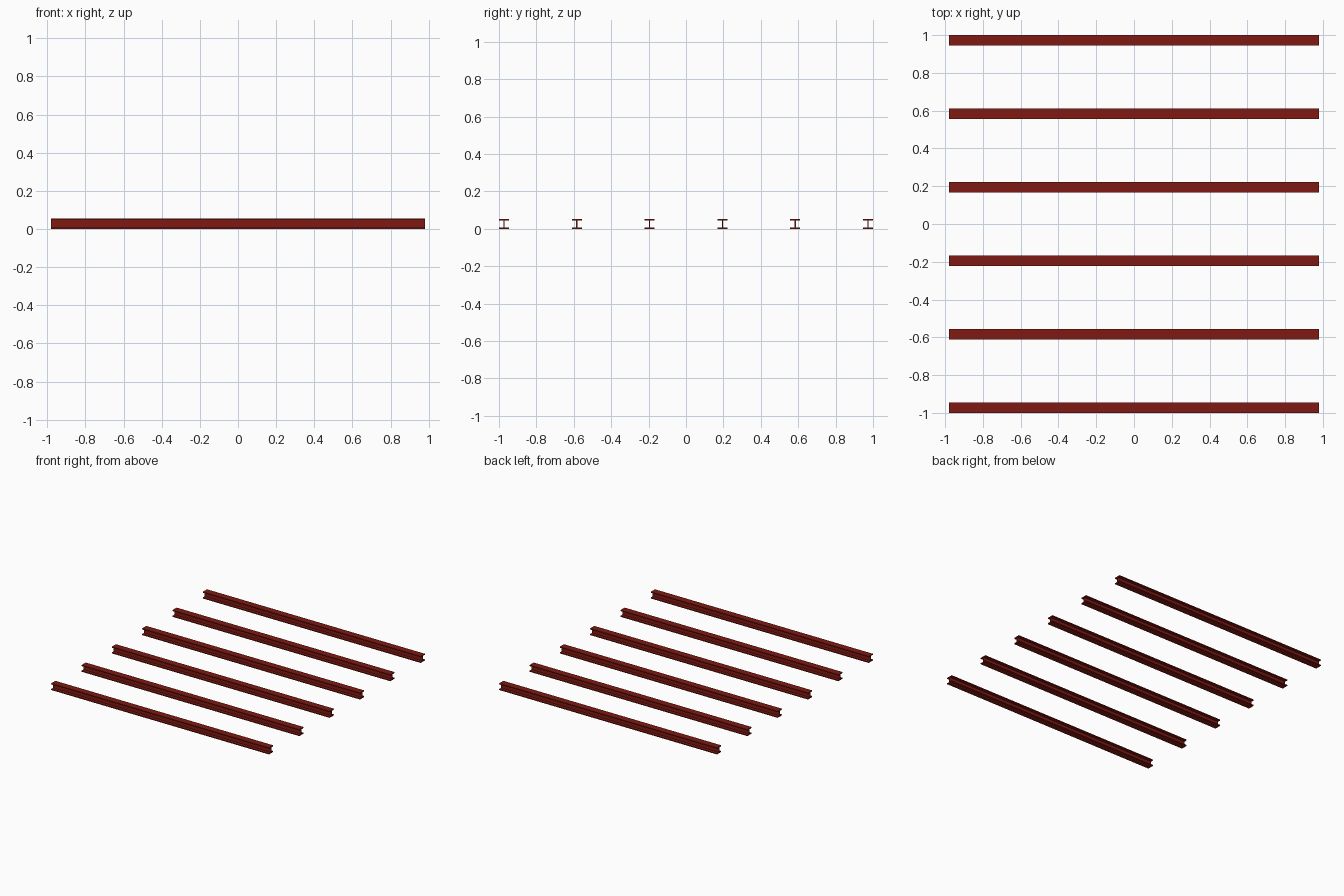
import bpy, bmesh

if "Cube" in bpy.data.objects:
    bpy.data.objects.remove(bpy.data.objects["Cube"])

COUNT = 6
HALF_LEN = 0.979
W, H = 0.054, 0.054        # flange width, beam height
FLANGE, WEB = 0.008, 0.006  # thicknesses
PITCH = (2 - W) / (COUNT - 1)

paint = bpy.data.materials.new("red_oxide_paint")
paint.diffuse_color = (0.22, 0.01, 0.006, 1)
paint.use_nodes = True
paint.node_tree.nodes["Principled BSDF"].inputs["Base Color"].default_value = paint.diffuse_color

# I-shaped section: right half from bottom to top, then mirrored
right = [(W/2, 0), (W/2, FLANGE), (WEB/2, FLANGE),
         (WEB/2, H - FLANGE), (W/2, H - FLANGE), (W/2, H)]
section = right + [(-y, z) for y, z in reversed(right)]

# Extrude the section along x
bm = bmesh.new()
face = bm.faces.new([bm.verts.new((-HALF_LEN, y, z)) for y, z in section])
ext = bmesh.ops.extrude_face_region(bm, geom=[face], use_keep_orig=True)
verts = [g for g in ext["geom"] if isinstance(g, bmesh.types.BMVert)]
bmesh.ops.translate(bm, verts=verts, vec=(2 * HALF_LEN, 0, 0))
bmesh.ops.recalc_face_normals(bm, faces=bm.faces)
mesh = bpy.data.meshes.new("steel_beam")
bm.to_mesh(mesh)
bm.free()
mesh.materials.append(paint)

# Row of evenly spaced beams sharing one mesh
for i in range(COUNT):
    beam = bpy.data.objects.new(f"steel_beam_{i + 1}", mesh)
    beam.location.y = (i - (COUNT - 1) / 2) * PITCH
    bpy.context.collection.objects.link(beam)
